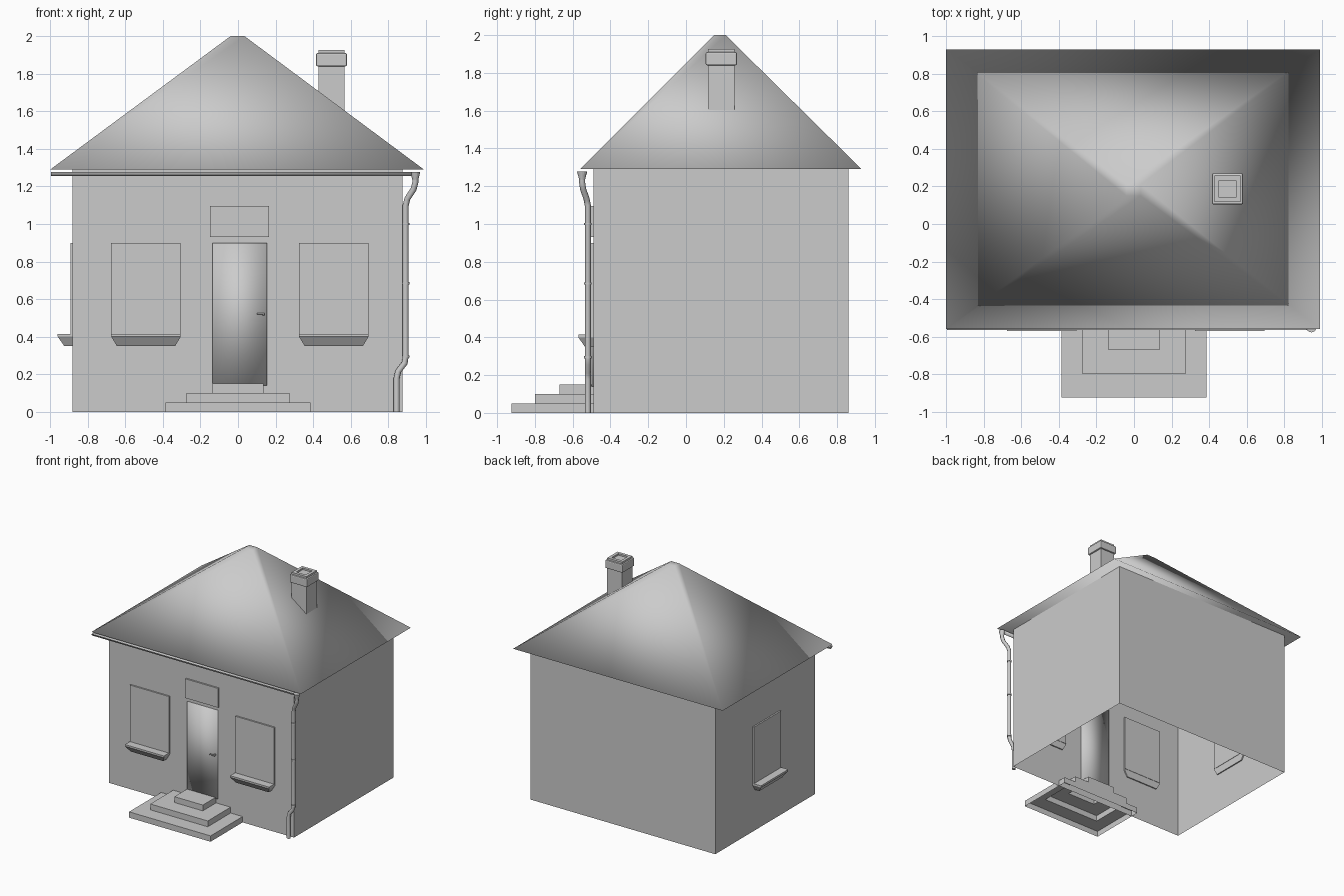
import bpy, bmesh, math
from mathutils import Vector

cube = bpy.data.objects.get("Cube")
if cube:
    bpy.data.objects.remove(cube, do_unlink=True)

# one plain plaster colour
grey = bpy.data.materials.new("plain_grey")
grey.use_nodes = True
colour = (0.6, 0.6, 0.6, 1)
grey.diffuse_color = colour
grey.node_tree.nodes["Principled BSDF"].inputs["Base Color"].default_value = colour


def add(name, bm, smooth=False):
    me = bpy.data.meshes.new(name)
    bm.to_mesh(me)
    bm.free()
    me.materials.append(grey)
    for p in me.polygons:
        p.use_smooth = smooth
    ob = bpy.data.objects.new(name, me)
    bpy.context.scene.collection.objects.link(ob)
    return ob


def loft(name, rings, smooth=False, bottom=True, top=True):
    """Join rectangles (x0, x1, y0, y1, z) into one stacked shell."""
    bm = bmesh.new()
    loops = [[bm.verts.new(p) for p in ((a, c, z), (b, c, z), (b, d, z), (a, d, z))]
             for a, b, c, d, z in rings]
    for lo, hi in zip(loops, loops[1:]):
        for i in range(4):
            j = (i + 1) % 4
            bm.faces.new((lo[i], lo[j], hi[j], hi[i]))
    if bottom:
        bm.faces.new(loops[0][::-1])
    if top:
        bm.faces.new(loops[-1])
    return add(name, bm, smooth)


def box(name, x0, x1, y0, y1, z0, z1, **kw):
    return loft(name, [(x0, x1, y0, y1, z0), (x0, x1, y0, y1, z1)], **kw)


def bevel(ob, width):
    mod = ob.modifiers.new("soft_edges", "BEVEL")
    mod.width = width
    mod.segments = 2


# walls and roof
FRONT, LEFT = -0.49, -0.88
box("walls", LEFT, 0.875, FRONT, 0.86, 0, 1.29, bottom=False, top=False)
loft("roof", [(-1, 0.99, -0.56, 0.93, 1.29), (-0.04, 0.035, 0.15, 0.21, 2)], smooth=True)


# windows with tapered sills, built facing front and turned for the side wall
def window(name, centre, turn=0):
    w = 0.185
    pane = box(name + "_panel", -w, w, -0.013, 0.013, 0.415, 0.9)
    sill = loft(name + "_sill", [(-w + 0.03, w - 0.03, -0.045, 0.01, 0.35),
                                 (-w, w, -0.08, 0.01, 0.4),
                                 (-w, w, -0.08, 0.01, 0.415)])
    for ob in (pane, sill):
        ob.location = centre
        ob.rotation_euler.z = turn


window("front_window_right", (-0.49, FRONT, 0))
window("front_window_left", (0.51, FRONT, 0))
window("side_window", (LEFT, 0.17, 0), -math.pi / 2)

# door, panel above it and handle
box("door", -0.135, 0.155, FRONT - 0.01, FRONT + 0.012, 0.14, 0.9, smooth=True)
box("panel_over_door", -0.15, 0.165, FRONT - 0.014, FRONT + 0.012, 0.93, 1.095)
bevel(box("door_handle", 0.1, 0.143, -0.53, -0.518, 0.517, 0.526), 0.003)
box("handle_stem", 0.13, 0.142, -0.52, -0.498, 0.512, 0.526)

# stepped porch as one open-bottomed shell
porch = []
for half, y, z in ((0.392, -0.925, 0), (0.278, -0.8, 0.05), (0.14, -0.67, 0.1)):
    porch += [(0.005 - half, half - 0.005, y, -0.42, z),
              (0.005 - half, half - 0.005, y, -0.42, z + 0.05)]
loft("porch_steps", porch, bottom=False)

# chimney shaft, rounded cap and sunken flue
cx, cy = 0.498, 0.187


def square(r, z):
    return (cx - r, cx + r, cy - r, cy + r, z)


loft("chimney_shaft", [square(0.07, 1.4), square(0.07, 1.845)])
bevel(loft("chimney_cap", [square(0.083, 1.84), square(0.083, 1.91)]), 0.008)
loft("chimney_flue", [square(0.07, 1.9), square(0.07, 1.926), square(0.045, 1.926),
                      square(0.045, 1.912)])

# gutter: half-round trough under the front eave
bm = bmesh.new()
arc = [(-0.545 + 0.02 * math.cos(a), 1.276 + 0.02 * math.sin(a))
       for a in (math.pi * (1 + i / 8) for i in range(9))]
ends = [[bm.verts.new((x, y, z)) for y, z in arc] for x in (-0.995, 0.96)]
for i in range(8):
    bm.faces.new((ends[0][i], ends[0][i + 1], ends[1][i + 1], ends[1][i]))
for e in ends:
    bm.faces.new(e)
bmesh.ops.recalc_face_normals(bm, faces=bm.faces)
add("gutter", bm, True)

# downpipe swept along a bent path
curve = bpy.data.curves.new("downpipe", "CURVE")
curve.dimensions = "3D"
curve.bevel_depth = 0.016
curve.bevel_resolution = 2
curve.use_fill_caps = True
path = [(0.944, -0.55, 1.27), (0.944, -0.55, 1.22), (0.935, -0.545, 1.185),
        (0.902, -0.527, 1.135), (0.893, -0.52, 1.1), (0.893, -0.52, 0.3),
        (0.888, -0.52, 0.26), (0.853, -0.52, 0.215), (0.845, -0.52, 0.18), (0.845, -0.52, 0)]
spline = curve.splines.new("POLY")
spline.points.add(len(path) - 1)
for pt, co in zip(spline.points, path):
    pt.co = (*co, 1)
spline.use_smooth = True
curve.materials.append(grey)
bpy.context.scene.collection.objects.link(bpy.data.objects.new("downpipe", curve))


# funnel and pipe collars
def ring(name, at, r_low, r_high, height):
    bm = bmesh.new()
    bmesh.ops.create_cone(bm, cap_ends=True, segments=16, radius1=r_low,
                          radius2=r_high, depth=height)
    bmesh.ops.translate(bm, verts=bm.verts, vec=Vector(at))
    add(name, bm)


ring("downpipe_funnel", (0.944, -0.55, 1.255), 0.015, 0.027, 0.045)
for i, z in enumerate((1.0, 0.685, 0.295)):
    ring(f"pipe_collar_{i + 1}", (0.893, -0.52, z), 0.02, 0.02, 0.012)
